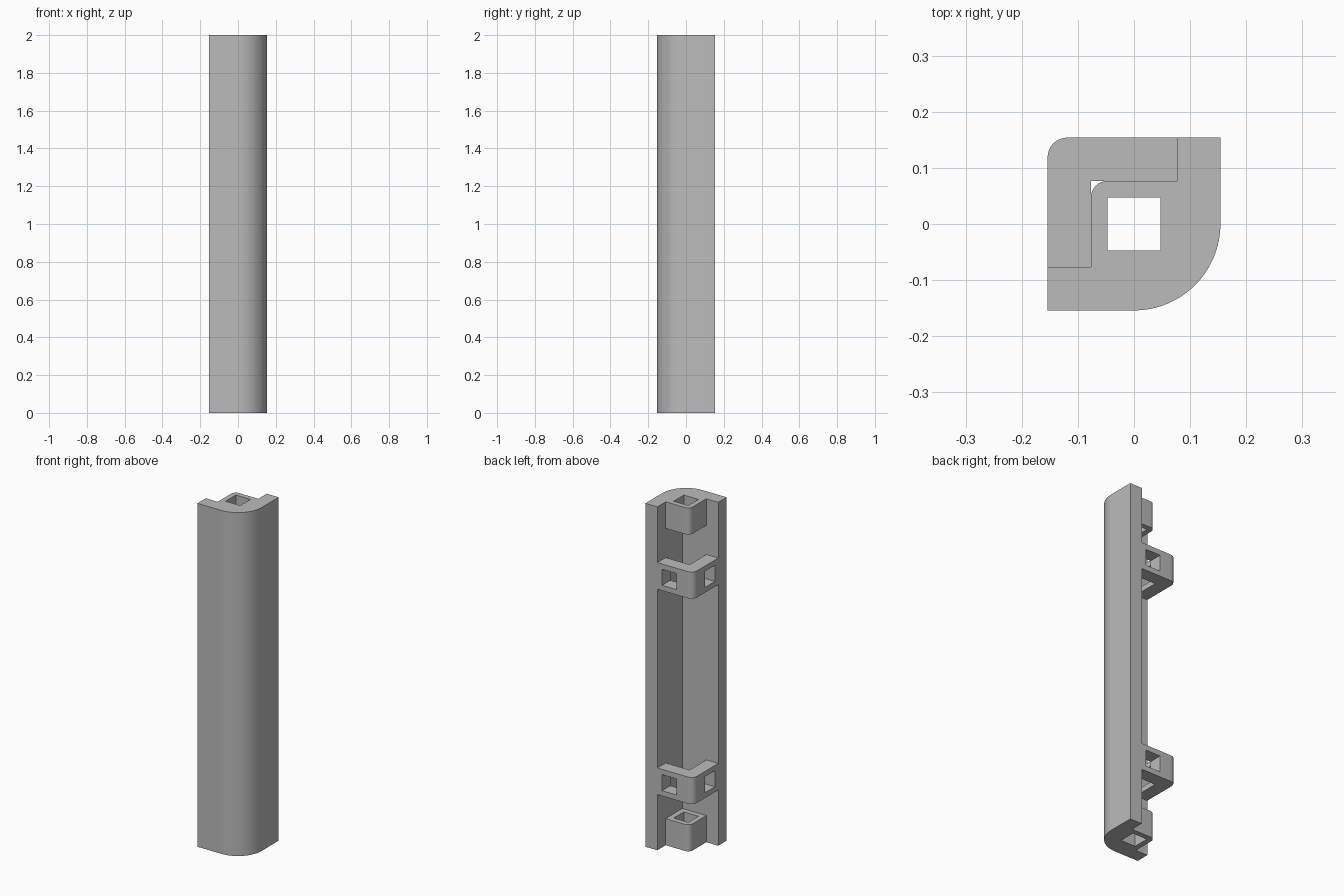
import bpy
import bmesh
from math import cos, sin, pi

if "Cube" in bpy.data.objects:
    bpy.data.objects.remove(bpy.data.objects["Cube"], do_unlink=True)

HALF = 0.154          # half the outer width
WALL = HALF / 2       # wall thickness, also half the socket width
HOLE = 0.094          # side of every square hole
HEIGHT = 2.0
BLOCK = 0.155         # height of sockets and brackets
BRACKET_MID = 0.402   # bracket centre, measured from either end

grey = bpy.data.materials.new("plain grey")
grey.use_nodes = True
grey.diffuse_color = (0.5, 0.5, 0.5, 1)
grey.node_tree.nodes["Principled BSDF"].inputs["Base Color"].default_value = (0.5, 0.5, 0.5, 1)


def arc(cx, cy, radius, start, end, steps):
    angles = [start + (end - start) * i / steps for i in range(steps + 1)]
    return [(cx + radius * cos(a), cy + radius * sin(a)) for a in angles]


def extrude_profile(name, points, low, high):
    """Extrude a counter-clockwise outline from low to high."""
    bm = bmesh.new()
    face = bm.faces.new([bm.verts.new((x, y, low)) for x, y in points])
    result = bmesh.ops.extrude_face_region(bm, geom=[face])
    top = [v for v in result["geom"] if isinstance(v, bmesh.types.BMVert)]
    bmesh.ops.translate(bm, verts=top, vec=(0, 0, high - low))
    bmesh.ops.recalc_face_normals(bm, faces=bm.faces)
    mesh = bpy.data.meshes.new(name)
    bm.to_mesh(mesh)
    bm.free()
    mesh.materials.append(grey)
    obj = bpy.data.objects.new(name, mesh)
    bpy.context.collection.objects.link(obj)
    return obj


def activate(obj):
    bpy.ops.object.select_all(action="DESELECT")
    obj.select_set(True)
    bpy.context.view_layer.objects.active = obj


def cut_box(obj, centre, size):
    """Cut a box-shaped hole, then discard the cutter."""
    bpy.ops.mesh.primitive_cube_add(size=1, location=centre)
    cutter = bpy.context.object
    cutter.scale = size
    cutter.hide_render = True
    activate(obj)
    mod = obj.modifiers.new("hole", "BOOLEAN")
    mod.operation = "DIFFERENCE"
    mod.solver = "EXACT"
    mod.object = cutter
    bpy.ops.object.modifier_apply(modifier=mod.name)
    bpy.data.objects.remove(cutter, do_unlink=True)


def smooth(obj):
    activate(obj)
    bpy.ops.object.shade_smooth_by_angle(angle=pi / 6)


# Angled outer shell with one large rounded corner
shell_outline = [(-HALF, -WALL), (-HALF, -HALF)]
shell_outline += arc(0, 0, HALF, -pi / 2, 0, 32)
shell_outline += [(HALF, HALF), (WALL, HALF), (WALL, -WALL)]
smooth(extrude_profile("outer_shell", shell_outline, 0, HEIGHT))

# Square sockets at both ends, one rounded corner each
r = 0.03
socket_outline = [(-WALL, -WALL), (WALL, -WALL), (WALL, WALL)]
socket_outline += arc(-WALL + r, WALL - r, r, pi / 2, pi, 8)
for name, low in (("bottom_socket", 0), ("top_socket", HEIGHT - BLOCK)):
    socket = extrude_profile(name, socket_outline, low, low + BLOCK)
    cut_box(socket, (0, 0, low + BLOCK / 2), (HOLE, HOLE, BLOCK * 2))
    smooth(socket)

# Corner brackets bridging the open side, with a window in each arm
r = 0.035
bracket_outline = [(-HALF, -WALL), (-WALL, -WALL), (-WALL, WALL), (WALL, WALL), (WALL, HALF)]
bracket_outline += arc(-HALF + r, HALF - r, r, pi / 2, pi, 8)
for name, mid in (("lower_bracket", BRACKET_MID), ("upper_bracket", HEIGHT - BRACKET_MID)):
    bracket = extrude_profile(name, bracket_outline, mid - BLOCK / 2, mid + BLOCK / 2)
    cut_box(bracket, (0, HALF, mid), (HOLE, HALF * 1.4, HOLE))
    cut_box(bracket, (-HALF, 0, mid), (HALF * 1.4, HOLE, HOLE))
    smooth(bracket)
